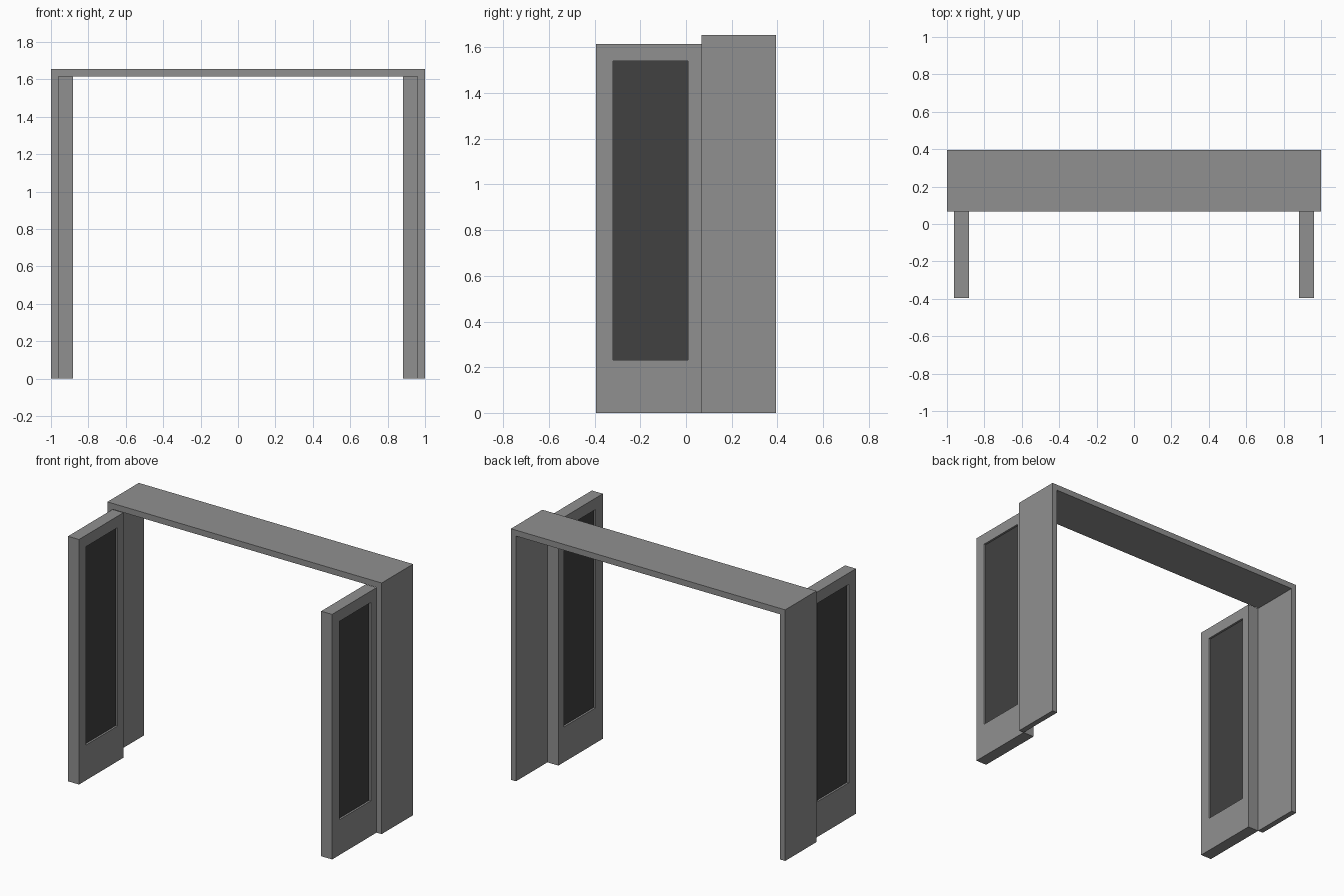
import bpy, bmesh

if "Cube" in bpy.data.objects:
    bpy.data.objects.remove(bpy.data.objects["Cube"])


def material(name, v):
    m = bpy.data.materials.new(name)
    m.diffuse_color = (v, v, v, 1)
    m.use_nodes = True
    m.node_tree.nodes["Principled BSDF"].inputs["Base Color"].default_value = m.diffuse_color
    return m


metal = material("grey_frame", 0.277)
glass = material("dark_glass", 0.052)


def prism(name, outline, axis, lo, hi, mat, hole=None):
    """Extrude a 2D outline along x or y, optionally as a ring around a hole."""
    def place(p, d):
        return (d, p[0], p[1]) if axis == "x" else (p[0], d, p[1])
    bm = bmesh.new()
    loops = []
    for pts in [outline] + ([hole] if hole else []):
        loops.append([[bm.verts.new(place(p, d)) for p in pts] for d in (lo, hi)])
    for a, b in loops:
        n = len(a)
        for i in range(n):
            j = (i + 1) % n
            bm.faces.new((a[i], a[j], b[j], b[i]))
    for k in (0, 1):
        o = loops[0][k]
        if hole:
            h = loops[1][k]
            for i in range(len(o)):
                j = (i + 1) % len(o)
                bm.faces.new((o[i], o[j], h[j], h[i]))
        else:
            bm.faces.new(o)
    bmesh.ops.recalc_face_normals(bm, faces=bm.faces)
    me = bpy.data.meshes.new(name)
    bm.to_mesh(me)
    bm.free()
    me.materials.append(mat)
    ob = bpy.data.objects.new(name, me)
    bpy.context.collection.objects.link(ob)
    return ob


def rect(a0, a1, b0, b1):
    return [(a0, b0), (a1, b0), (a1, b1), (a0, b1)]


# Door frame: inverted U profile
prism("door_frame", [(-1, 0), (-0.963, 0), (-0.963, 1.616), (0.963, 1.616), (0.963, 0),
                     (1, 0), (1, 1.655), (-1, 1.655)], "y", 0.068, 0.395, metal)

# Two open door leaves, each a framed panel with a recessed glass pane
opening = rect(-0.32, 0.008, 0.232, 1.54)
for side, s in (("left", -1), ("right", 1)):
    x0, x1 = sorted((s * 0.963, s * 0.883))
    prism(side + "_door_leaf", rect(-0.395, 0.068, 0, 1.615), "x", x0, x1, metal, hole=opening)
    prism(side + "_door_glass", opening, "x", x0 + 0.013, x1 - 0.013, glass)
